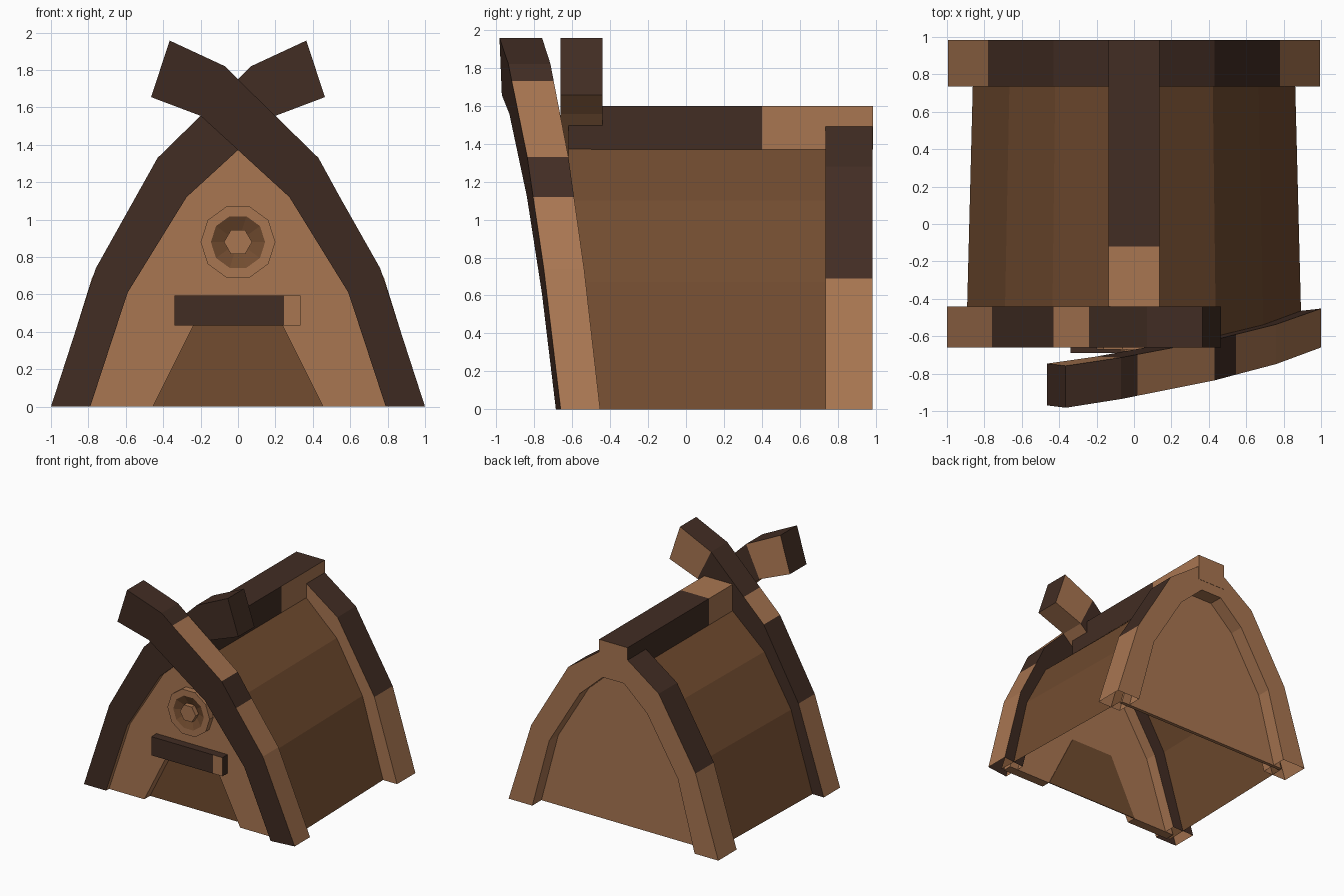
import bpy, bmesh, math

if "Cube" in bpy.data.objects:
    bpy.data.objects.remove(bpy.data.objects["Cube"])

def material(name, rgb):
    m = bpy.data.materials.new(name)
    m.diffuse_color = (*rgb, 1)
    m.use_nodes = True
    m.node_tree.nodes["Principled BSDF"].inputs["Base Color"].default_value = m.diffuse_color
    return m

MATS = [material("light_wood", (0.395, 0.181, 0.083)),
        material("dark_wood", (0.054, 0.026, 0.017)),
        material("roof_wood", (0.168, 0.072, 0.029))]
L, D, R = 0, 1, 2

def finish(name, bm, recalc=True):
    if recalc:
        bmesh.ops.recalc_face_normals(bm, faces=bm.faces)
    me = bpy.data.meshes.new(name)
    bm.to_mesh(me)
    bm.free()
    for m in MATS:
        me.materials.append(m)
    ob = bpy.data.objects.new(name, me)
    bpy.context.collection.objects.link(ob)
    return ob

def prism(name, pts, y0, y1, front=L, back=L, sides=None, shear=None, tip=None, open_base=False):
    """Extrude an x-z outline from y0 to y1; sides holds one colour per edge.
    tip = two outline corners across which the back face is split, dark below."""
    bm = bmesh.new()
    off = shear or (lambda x, z: 0)
    a = [bm.verts.new((x, y0 + off(x, z), z)) for x, z in pts]
    b = [bm.verts.new((x, y1 + 0.95 * off(x, z), z)) for x, z in pts]
    bm.faces.new(a).material_index = front
    if tip:
        i, j = tip
        bm.faces.new(b[i:j + 1]).material_index = back
        bm.faces.new(b[:i + 1] + b[j:]).material_index = D
    else:
        bm.faces.new(b[::-1]).material_index = back
    n = len(pts)
    for i in range(n):
        j = (i + 1) % n
        if open_base and max(pts[i][1], pts[j][1]) < 0.001:
            continue
        f = bm.faces.new((a[i], a[j], b[j], b[i]))
        f.material_index = D if sides and sides[i] == "D" else (L if sides else front)
    return finish(name, bm)

def mirrored(half):
    """Right half from the ground to the top, closed with its mirror image."""
    return half + [(-x, z) for x, z in reversed(half) if x > 0]

# Crossed front beams: one upright, one leaning forward
inner = [(-0.365, 1.957), (-0.465, 1.655), (-0.2, 1.555), (0.275, 1.12), (0.59, 0.61), (0.79, 0)]
lean = [(1, 0), (0.76, 0.74), (0.545, 1.12), (0.43, 1.33), (0.02, 1.73), (-0.07, 1.82)] + inner
upright = [(1, 0), (0.76, 0.74), (0.43, 1.33), (0.24, 1.516), (-0.07, 1.82)] + inner
prism("leaning_front_beam", lean, -0.66, -0.452, D, L, "LLDLDDDLLLLD",
      lambda x, z: -0.12 * (1 - x) - 0.081 * z, tip=(5, 8), open_base=True)
prism("upright_front_beam", [(-x, z) for x, z in upright], -0.66, -0.44, D, L, "LDLDDDLLLLD",
      tip=(4, 7), open_base=True)

# Roof shell, open underneath and slightly wider at the front
roof = mirrored([(0.88, 0), (0.68, 0.67), (0.43, 1.10), (0.1, 1.40), (0, 1.42)])
bm = bmesh.new()
rows = [[bm.verts.new((x * s, y, z)) for x, z in roof] for y, s in ((-0.62, 1.019), (0.86, 0.976))]
for i in range(len(roof) - 1):
    f = bm.faces.new((rows[0][i], rows[1][i], rows[1][i + 1], rows[0][i + 1]))
    f.material_index = R
finish("roof", bm, recalc=False)

# Front wall with a doorway notch, and the recessed door
wall = mirrored([(0.87, 0), (0.67, 0.66), (0.42, 1.09), (0, 1.42)])
door = [(-0.455, 0), (-0.205, 0.5), (0.205, 0.5), (0.455, 0)]
prism("front_wall", wall + door, -0.62, -0.54)
prism("door", door, -0.542, -0.535, R, R)

# Plank above the door, with a light end
def box(name, lo, hi, cuts, rule):
    bm = bmesh.new()
    bmesh.ops.create_cube(bm, size=1)
    for v in bm.verts:
        v.co = [l + (c + 0.5) * (h - l) for c, l, h in zip(v.co, lo, hi)]
    for co, no in cuts:
        bmesh.ops.bisect_plane(bm, geom=bm.verts[:] + bm.edges[:] + bm.faces[:],
                               plane_co=co, plane_no=no)
    bm.normal_update()
    for f in bm.faces:
        f.material_index = rule(f.calc_center_median(), f.normal)
    return finish(name, bm)

box("door_plank", (-0.34, -0.69, 0.435), (0.335, -0.6, 0.595), [((0.245, 0, 0), (1, 0, 0))],
    lambda c, n: L if n.y < -0.5 and c.x > 0.245 else D)

# Ridge beam with worn light patches
def ridge_rule(c, n):
    if n.y > 0.5:
        return L
    if n.x > 0.5:
        return L if c.y > 0.4 else D
    if n.z > 0.5 or n.x < -0.5:
        return L if c.y < -0.12 else D
    return D

box("ridge_beam", (-0.135, -0.62, 1.37), (0.135, 0.985, 1.597),
    [((0, -0.12, 0), (0, 1, 0)), ((0, 0.4, 0), (0, 1, 0))], ridge_rule)

# Round shield on the front wall: rim, dished ring, six-sided boss
def circle(r, n):
    return [(r * math.cos(2 * math.pi * i / n), 0.88 + r * math.sin(2 * math.pi * i / n))
            for i in range(n)]

bm = bmesh.new()
rings = [[bm.verts.new((x, y, z)) for x, z in circle(r, 10)]
         for r, y in ((0.2, -0.61), (0.2, -0.67), (0.145, -0.67), (0.06, -0.635))]
for k in range(3):
    for i in range(10):
        j = (i + 1) % 10
        f = bm.faces.new((rings[k][i], rings[k][j], rings[k + 1][j], rings[k + 1][i]))
        f.material_index = R if k == 2 else L
bm.faces.new(rings[3]).material_index = R
bm.faces.new(rings[0]).material_index = L
finish("shield", bm)
prism("shield_boss", circle(0.075, 6), -0.68, -0.62)

# Rear arch and the recessed back wall
outer_arch = mirrored([(0.995, 0), (0.78, 0.69), (0.43, 1.28), (0.135, 1.49), (0, 1.50)])
inner_arch = mirrored([(0.77, 0), (0.61, 0.6), (0.32, 1.08), (0.1, 1.28)])
prism("rear_arch", outer_arch + inner_arch[::-1], 0.735, 0.983, L, L,
      "LDDDDDDL" + "L" * 9, open_base=True)
prism("back_wall", mirrored([(0.85, 0), (0.66, 0.65), (0.4, 1.1), (0, 1.4)]), 0.83, 0.86)
